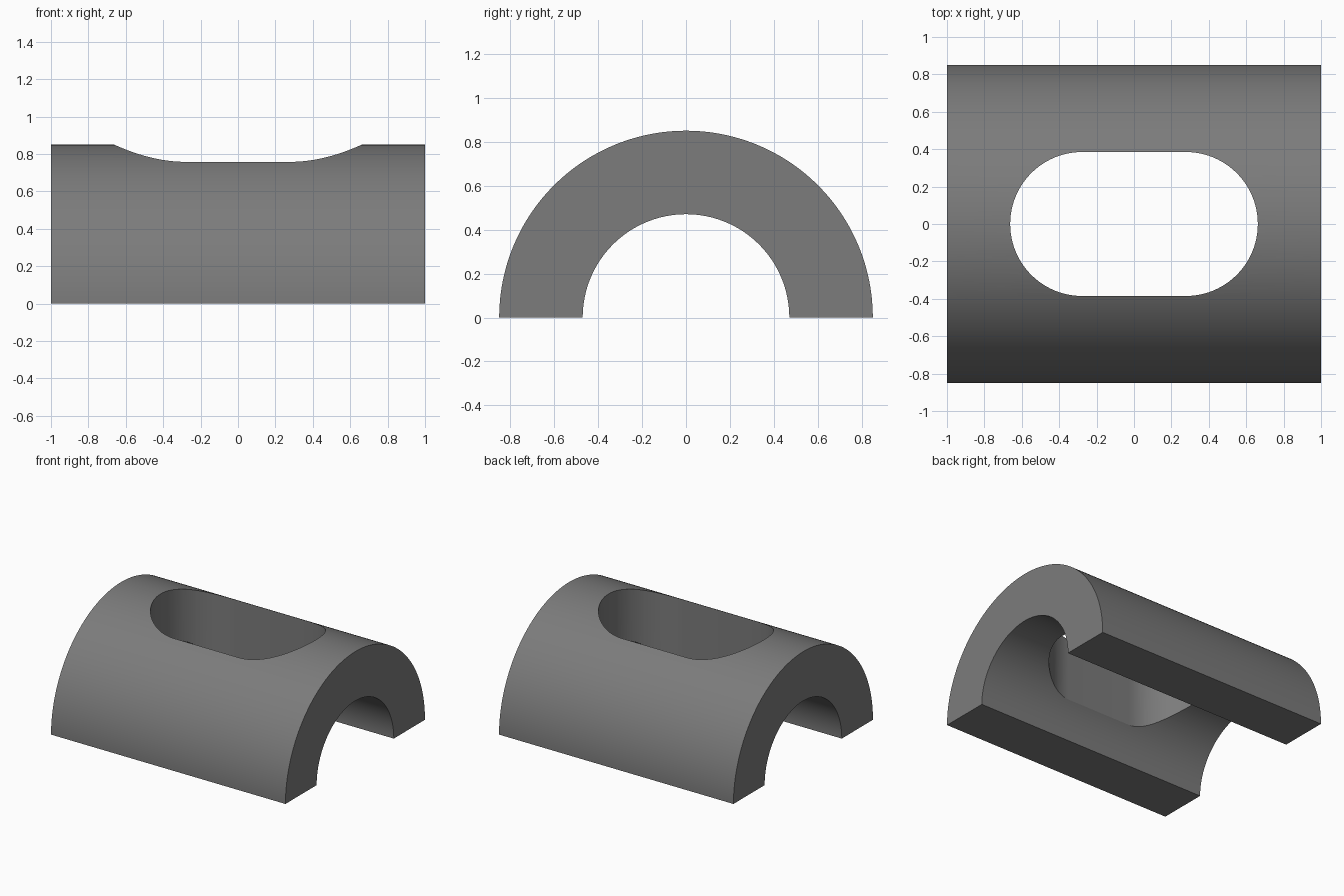
import bpy, bmesh
from math import sin, cos, pi, radians
from mathutils import Vector

if "Cube" in bpy.data.objects:
    bpy.data.objects.remove(bpy.data.objects["Cube"])

OUTER, INNER, HALF_LEN = 0.85, 0.47, 1.0
SLOT_R, SLOT_X = 0.385, 0.277


def arc(cx, cy, r, start, end, n):
    return [(cx + r * cos(start + (end - start) * i / n),
             cy + r * sin(start + (end - start) * i / n)) for i in range(n + 1)]


def extrude(name, points, direction):
    """Extrude a closed 3D outline into a solid object."""
    bm = bmesh.new()
    face = bm.faces.new([bm.verts.new(p) for p in points])
    result = bmesh.ops.extrude_face_region(bm, geom=[face], use_keep_orig=True)
    verts = [g for g in result["geom"] if isinstance(g, bmesh.types.BMVert)]
    bmesh.ops.translate(bm, verts=verts, vec=Vector(direction))
    bmesh.ops.recalc_face_normals(bm, faces=bm.faces)
    mesh = bpy.data.meshes.new(name)
    bm.to_mesh(mesh)
    bm.free()
    obj = bpy.data.objects.new(name, mesh)
    bpy.context.collection.objects.link(obj)
    return obj


# Half-pipe body: semicircular ring section swept along x
section = arc(0, 0, OUTER, 0, pi, 96) + arc(0, 0, INNER, pi, 0, 96)
body = extrude("half_pipe_body", [(-HALF_LEN, y, z) for y, z in section],
               (2 * HALF_LEN, 0, 0))
dark = bpy.data.materials.new("dark_grey")
dark.diffuse_color = (0.2, 0.2, 0.2, 1)
dark.use_nodes = True
dark.node_tree.nodes["Principled BSDF"].inputs["Base Color"].default_value = dark.diffuse_color
body.data.materials.append(dark)

# Rounded slot cut down through the crown
outline = (arc(SLOT_X, 0, SLOT_R, -pi / 2, pi / 2, 48)
           + arc(-SLOT_X, 0, SLOT_R, pi / 2, 3 * pi / 2, 48))
cutter = extrude("slot_cutter", [(x, y, 0.1) for x, y in outline], (0, 0, 1.2))
cutter.data.materials.append(dark)
cutter.hide_render = True

cut = body.modifiers.new("slot", 'BOOLEAN')
cut.operation = 'DIFFERENCE'
cut.solver = 'EXACT'
cut.object = cutter

bpy.context.view_layer.objects.active = body
body.select_set(True)
bpy.ops.object.modifier_apply(modifier=cut.name)
bpy.data.objects.remove(cutter)

# Smooth curved walls, keep crisp rims
bpy.ops.object.shade_smooth_by_angle(angle=radians(30))
